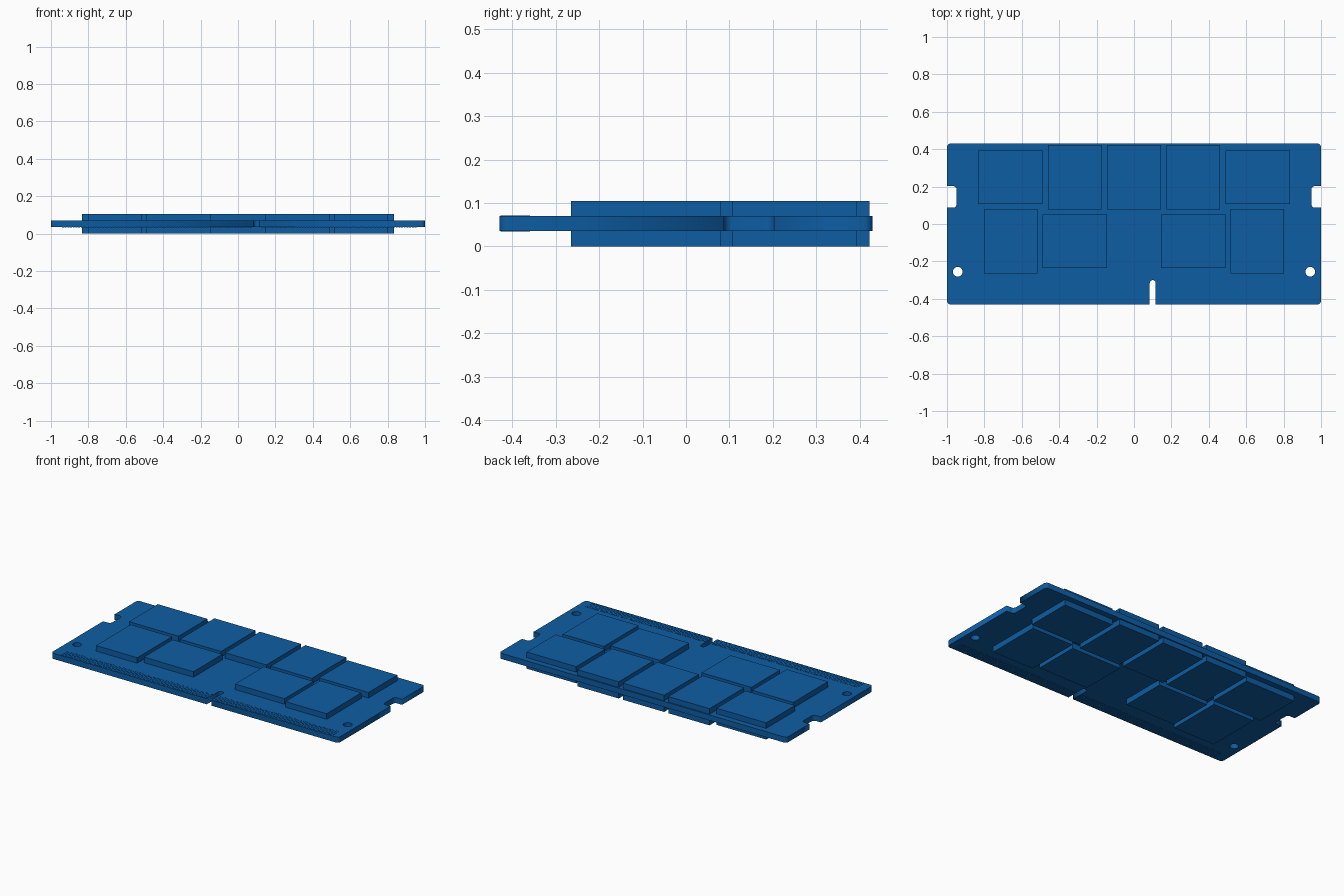
import bpy
import math
from mathutils import Vector

if "Cube" in bpy.data.objects:
    bpy.data.objects.remove(bpy.data.objects["Cube"], do_unlink=True)

blue = bpy.data.materials.new("board blue")
blue.use_nodes = True
COLOR = (0.004, 0.11, 0.37, 1)
blue.diffuse_color = COLOR
blue.node_tree.nodes["Principled BSDF"].inputs["Base Color"].default_value = COLOR

BOTTOM, TOP = 0.035, 0.07      # faces of the circuit board
CHIP_H = 0.035


def add_mesh(name, mesh, location=(0, 0, 0)):
    ob = bpy.data.objects.new(name, mesh)
    ob.location = location
    mesh.materials.clear()
    mesh.materials.append(blue)
    bpy.context.collection.objects.link(ob)
    return ob


def boxes(name, items):
    """One mesh made of boxes given as (x0, x1, y0, y1, z0, z1)."""
    verts, faces = [], []
    for x0, x1, y0, y1, z0, z1 in items:
        n = len(verts)
        for z in (z0, z1):
            verts += [(x0, y0, z), (x1, y0, z), (x1, y1, z), (x0, y1, z)]
        faces += [(n + 3, n + 2, n + 1, n), (n + 4, n + 5, n + 6, n + 7)]
        for i in range(4):
            j = (i + 1) % 4
            faces.append((n + i, n + j, n + 4 + j, n + 4 + i))
    mesh = bpy.data.meshes.new(name)
    mesh.from_pydata(verts, [], faces)
    return add_mesh(name, mesh)


def rounded(corners, steps=6):
    """Outline with each right-angled corner (x, y, radius) rounded."""
    out = []
    for i, (x, y, r) in enumerate(corners):
        p = Vector((x, y))
        if r == 0:
            out.append(p)
            continue
        a = (Vector(corners[i - 1][:2]) - p).normalized()
        b = (Vector(corners[(i + 1) % len(corners)][:2]) - p).normalized()
        center = p + (a + b) * r
        for k in range(steps + 1):
            t = math.pi / 2 * k / steps
            out.append(center - b * r * math.cos(t) - a * r * math.sin(t))
    return out


# Circuit board: outline with key slot, latch notches and two holes
SLOT_X, SLOT_R = 0.1, 0.016
W, D, R = 1.0, 0.43, 0.02
outline = rounded([
    (-W, -D, R),
    (SLOT_X - SLOT_R, -D, 0), (SLOT_X - SLOT_R, -0.3, SLOT_R),
    (SLOT_X + SLOT_R, -0.3, SLOT_R), (SLOT_X + SLOT_R, -D, 0),
    (W, -D, R),
    (W, 0.087, 0), (0.948, 0.087, R), (0.948, 0.203, R), (W, 0.203, 0),
    (W, D, R), (-W, D, R),
    (-W, 0.203, 0), (-0.948, 0.203, R), (-0.948, 0.087, R), (-W, 0.087, 0),
])
loops = [outline]
for side in (-1, 1):
    loops.append([Vector((side * 0.942 + 0.026 * math.cos(t), -0.255 + 0.026 * math.sin(t)))
                  for t in (math.tau * k / 24 for k in range(24))])

curve = bpy.data.curves.new("board_outline", "CURVE")
curve.dimensions = "2D"
curve.fill_mode = "BOTH"
curve.extrude = (TOP - BOTTOM) / 2
for loop in loops:
    spline = curve.splines.new("POLY")
    spline.points.add(len(loop) - 1)
    for point, co in zip(spline.points, loop):
        point.co = (co.x, co.y, 0, 1)
    spline.use_cyclic_u = True
helper = bpy.data.objects.new("board_outline", curve)
bpy.context.collection.objects.link(helper)
graph = bpy.context.evaluated_depsgraph_get()
board_mesh = bpy.data.meshes.new_from_object(helper.evaluated_get(graph))
bpy.data.objects.remove(helper, do_unlink=True)
board = add_mesh("circuit_board", board_mesh, (0, 0, (TOP + BOTTOM) / 2))
board_mesh.polygons.foreach_set("material_index", [0] * len(board_mesh.polygons))

# Memory chips: the same layout on both faces (x centre, y centre, turned)
LONG, SHORT = 0.345, 0.287
layout = [("back_middle", 0, 0.25, True)]
for side, label in ((-1, "right"), (1, "left")):
    layout += [
        ("back_inner_" + label, side * 0.316, 0.25, True),
        ("back_outer_" + label, side * 0.661, 0.25, False),
        ("front_inner_" + label, side * 0.317, -0.093, False),
        ("front_outer_" + label, side * 0.659, -0.093, True),
    ]
for face, z in (("top", TOP), ("bottom", BOTTOM - CHIP_H)):
    for label, x, y, turned in layout:
        w, d = (SHORT, LONG) if turned else (LONG, SHORT)
        boxes(f"{face}_chip_{label}",
              [(x - w / 2, x + w / 2, y - d / 2, y + d / 2, z, z + CHIP_H)])

# Edge contacts: thin plates in two rows beside the key slot, on both faces
PITCH, PIN_W, LIFT = 0.01437, 0.01, 0.0012
for face, z0, z1 in (("top", TOP, TOP + LIFT), ("bottom", BOTTOM - LIFT, BOTTOM)):
    for label, side, count in (("right", -1, 71), ("left", 1, 58)):
        pins = []
        for i in range(count):
            x = SLOT_X + side * (0.03 + i * PITCH)
            pins.append((x - PIN_W / 2, x + PIN_W / 2, -D + 0.002, -0.36, z0, z1))
        boxes(f"{face}_contacts_{label}", pins)
